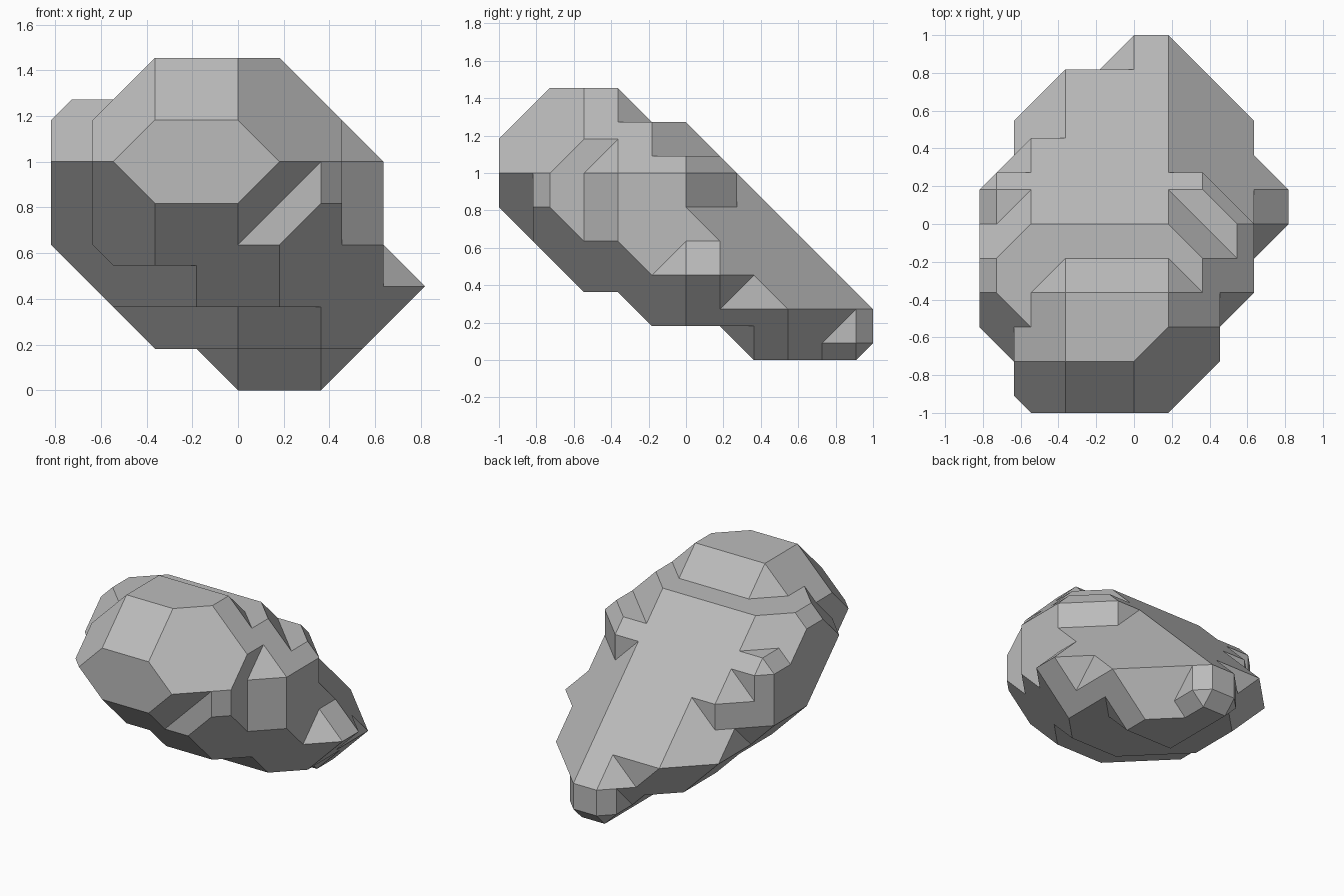
import bpy, bmesh
from itertools import product
from mathutils import Vector

old = bpy.data.objects.get("Cube")
if old:
    bpy.data.objects.remove(old, do_unlink=True)

UNIT = 1 / 11  # half the spacing of the sample lattice

stone = bpy.data.materials.new("stone grey")
stone.use_nodes = True
GREY = (0.5, 0.5, 0.5, 1)
stone.diffuse_color = GREY
stone.node_tree.nodes["Principled BSDF"].inputs["Base Color"].default_value = GREY

# Small knobs that stick out of the main boulder
KNOBS = {(4, 0, 2), (4, 1, 2), (2, 1, 5), (3, 0, 5), (-4, -2, 6), (-4, -1, 6),
         (-3, 0, 6), (-4, 0, 5), (-3, 1, 5), (-4, 1, 5), (-4, 1, 4),
         (-3, 2, 4), (-3, -3, 3), (1, 5, 0)}


def solid(p):
    """True where a lattice sample is inside the rock."""
    i, j, k = p
    if p in KNOBS:
        return True
    if not (-4 <= i <= 3 and -5 <= j <= 5 and 0 <= k <= 7):
        return False
    nose = j <= -4
    # Bevel planes of the upper half
    upper = (j + k <= 6 and i + j + k <= 7 and j - i + k <= 8
             and i + k <= 8 and k - i <= 9 and k - j <= 11
             and i - j + k <= 11 and k - i - j <= 13)
    # Bevel planes of the underside
    lower = (j + k >= -1 and i - k <= 2 and i + k >= -1
             and i - j - k <= (1 if j == -5 else 2)
             and i + j + k >= (-3 if nose else -2))
    # Narrower crown, nose and foot
    crown = k < 7 or j <= -2
    front = (j > -3 or i <= 2) and (not nose or i >= -3)
    foot = k > 1 or (i >= j - 5 and j >= -1 and i + j + k >= 0)
    toe = k > 0 or (i >= 0 and j >= 2 and i + j <= 5)
    return upper and lower and crown and front and foot and toe


def cell_loops(base):
    """Closed loops of edge midpoints where the surface crosses one cell."""
    follow = {}
    for axis, side in product(range(3), range(2)):
        ring = []
        for u, w in ((0, 0), (1, 0), (1, 1), (0, 1)):
            c = list(base)
            c[axis] += side
            c[(axis + 1) % 3] += u
            c[(axis + 2) % 3] += w
            ring.append(tuple(c))
        if not side:
            ring.reverse()
        inside = [solid(c) for c in ring]
        mids = [tuple(a + b for a, b in zip(ring[n], ring[(n + 1) % 4]))
                for n in range(4)]
        for n in range(4):
            if not inside[n] and inside[(n + 1) % 4]:
                m = (n + 1) % 4
                while inside[(m + 1) % 4]:
                    m = (m + 1) % 4
                follow[mids[n]] = mids[m]
    while follow:
        start, point = follow.popitem()
        loop = [start]
        while point != start:
            loop.append(point)
            point = follow.pop(point)
        yield loop


def span(loop, n):
    """Length of the two edges that follow corner n."""
    a, b, c = (Vector(loop[(n + s) % len(loop)]) for s in range(3))
    return (b - a).length + (c - b).length


# Boulder surface
bm = bmesh.new()
verts = {}


def corner(p):
    if p not in verts:
        verts[p] = bm.verts.new((p[0] * UNIT, p[1] * UNIT, (p[2] + 1) * UNIT))
    return verts[p]


for base in product(range(-5, 5), range(-6, 6), range(-1, 8)):
    for loop in cell_loops(base):
        n = max(range(len(loop)), key=lambda s: span(loop, s))
        loop = loop[n:] + loop[:n]
        for a, b in zip(loop[1:], loop[2:]):
            bm.faces.new([corner(p) for p in (loop[0], a, b)])

# Merge coplanar facets into broad flat ones
bmesh.ops.recalc_face_normals(bm, faces=bm.faces[:])
bmesh.ops.dissolve_limit(bm, angle_limit=0.02, verts=bm.verts[:], edges=bm.edges[:])
bmesh.ops.triangulate(bm, faces=bm.faces[:])

mesh = bpy.data.meshes.new("boulder")
bm.to_mesh(mesh)
bm.free()
mesh.materials.append(stone)
boulder = bpy.data.objects.new("boulder", mesh)
bpy.context.collection.objects.link(boulder)
